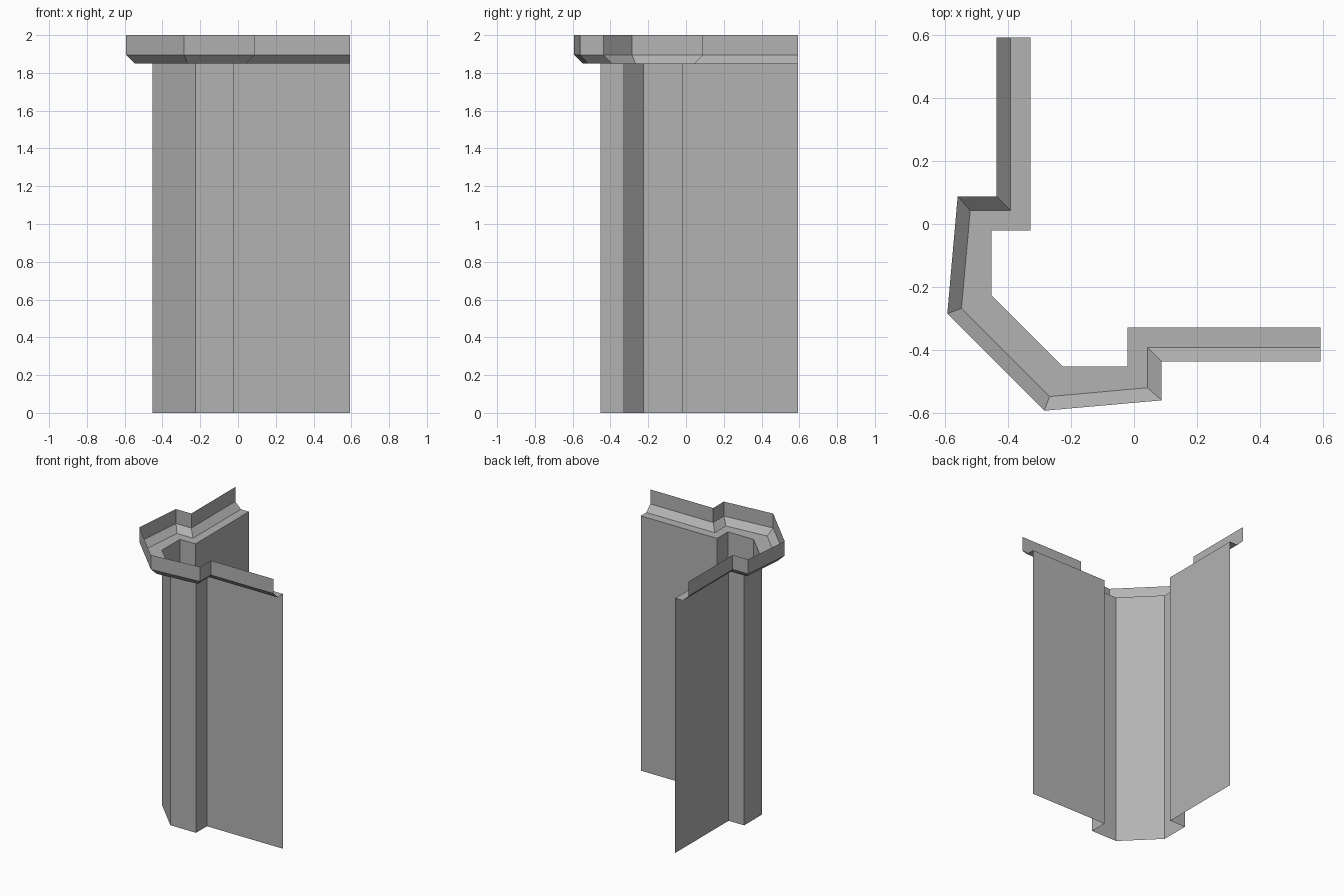
import bpy
import bmesh

cube = bpy.data.objects.get("Cube")
if cube:
    bpy.data.objects.remove(cube, do_unlink=True)

# Single plaster grey
grey = bpy.data.materials.new("plaster_grey")
grey.use_nodes = True
colour = (0.45, 0.45, 0.45, 1)
grey.diffuse_color = colour
grey.node_tree.nodes["Principled BSDF"].inputs["Base Color"].default_value = colour


def mirrored(half):
    """Complete a plan path by reflecting it across the corner diagonal."""
    return half + [(y, x) for x, y in reversed(half)]


def loft(name, rails):
    """Skin an open sheet through (plan path, height) rails."""
    bm = bmesh.new()
    rows = [[bm.verts.new((x, y, z)) for x, y in path] for path, z in rails]
    for low, high in zip(rows, rows[1:]):
        for i in range(len(low) - 1):
            bm.faces.new((low[i], low[i + 1], high[i + 1], high[i]))
    mesh = bpy.data.meshes.new(name)
    bm.to_mesh(mesh)
    bm.free()
    mesh.materials.append(grey)
    obj = bpy.data.objects.new(name, mesh)
    bpy.context.collection.objects.link(obj)
    return obj


# Plan paths: wall face, soffit edge and outer cornice edge
END = 0.593
wall = mirrored([(-0.328, END), (-0.328, -0.02), (-0.453, -0.02), (-0.453, -0.226)])
soffit = mirrored([(-0.392, END), (-0.392, 0.043), (-0.52, 0.043), (-0.548, -0.268)])
outer = mirrored([(-0.437, END), (-0.437, 0.088), (-0.56, 0.088), (-0.593, -0.285)])

SOFFIT_Z, FASCIA_Z, TOP_Z = 1.85, 1.895, 2.0

# Corner wall with its chamfered pilaster
loft("corner_wall", [(wall, 0), (wall, SOFFIT_Z)])

# Cornice: flat soffit, sloped band, upright fascia
loft("cornice", [(wall, SOFFIT_Z), (soffit, SOFFIT_Z), (outer, FASCIA_Z), (outer, TOP_Z)])
